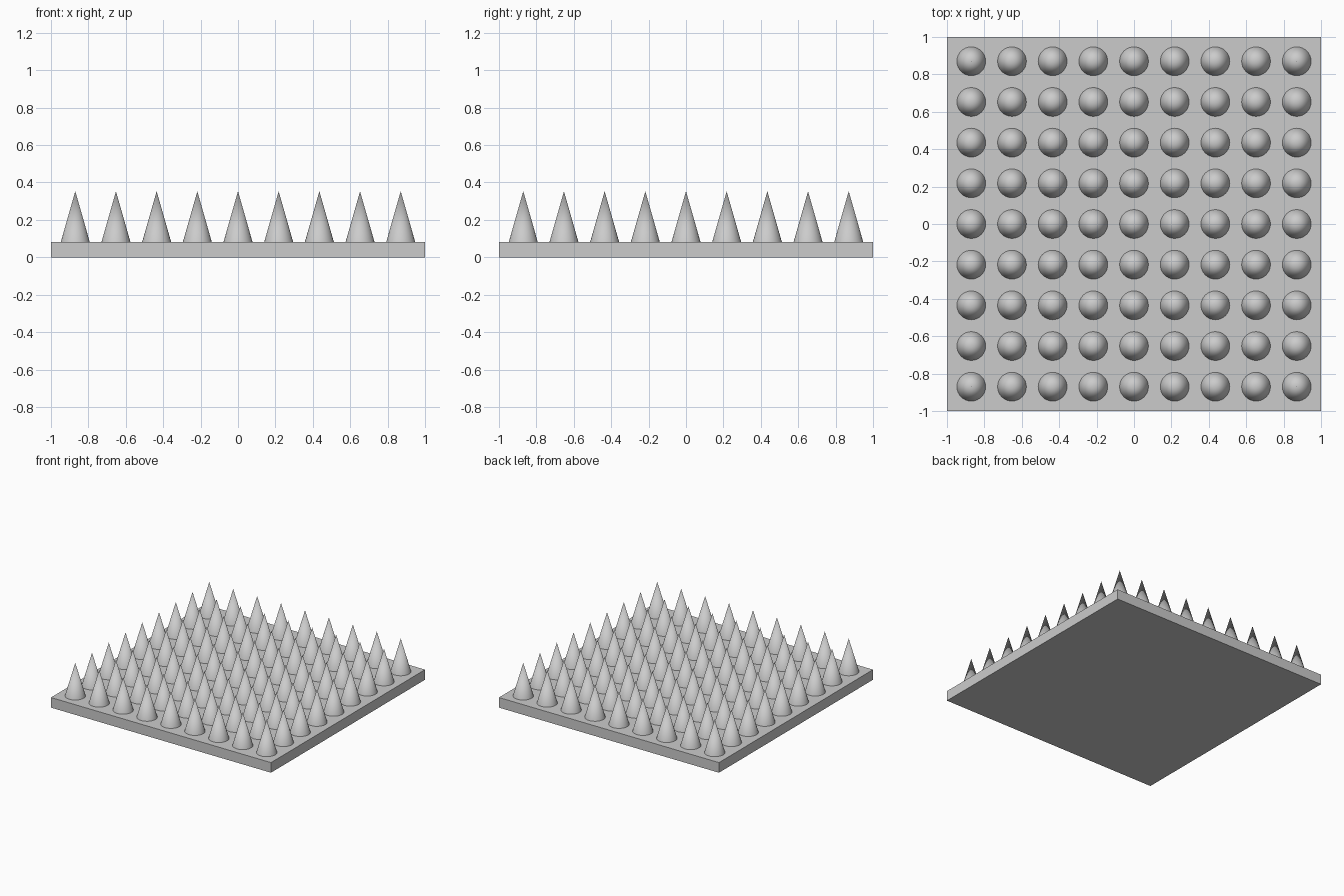
import bpy, bmesh
from mathutils import Matrix

if "Cube" in bpy.data.objects:
    bpy.data.objects.remove(bpy.data.objects["Cube"])

SLAB_H = 0.083
TOP = 0.353
RADIUS = 0.077
COUNT = 9
PITCH = 0.2175

grey = bpy.data.materials.new("light_grey")
grey.diffuse_color = (0.6, 0.6, 0.6, 1)
grey.use_nodes = True
grey.node_tree.nodes["Principled BSDF"].inputs["Base Color"].default_value = grey.diffuse_color


def add_object(name, mesh):
    obj = bpy.data.objects.new(name, mesh)
    bpy.context.collection.objects.link(obj)
    return obj


# Square base slab
bm = bmesh.new()
bmesh.ops.create_cube(bm, size=1, matrix=Matrix.Translation((0, 0, SLAB_H / 2))
                      @ Matrix.Diagonal((2, 2, SLAB_H, 1)))
slab = bpy.data.meshes.new("base_slab")
bm.to_mesh(slab)
bm.free()
slab.materials.append(grey)
add_object("base_slab", slab)

# One smooth pointed spike, shared by the whole grid (open where it meets the slab)
bm = bmesh.new()
bmesh.ops.create_cone(bm, cap_ends=False, segments=32, radius1=RADIUS, radius2=0,
                      depth=TOP - SLAB_H,
                      matrix=Matrix.Translation((0, 0, (TOP - SLAB_H) / 2)))
bmesh.ops.remove_doubles(bm, verts=bm.verts, dist=1e-5)
for f in bm.faces:
    f.smooth = True
spike = bpy.data.meshes.new("spike")
bm.to_mesh(spike)
bm.free()
spike.materials.append(grey)

# Grid of spikes
for row in range(COUNT):
    for col in range(COUNT):
        obj = add_object(f"spike_{row + 1}_{col + 1}", spike)
        obj.location = ((col - COUNT // 2) * PITCH, (row - COUNT // 2) * PITCH, SLAB_H)
